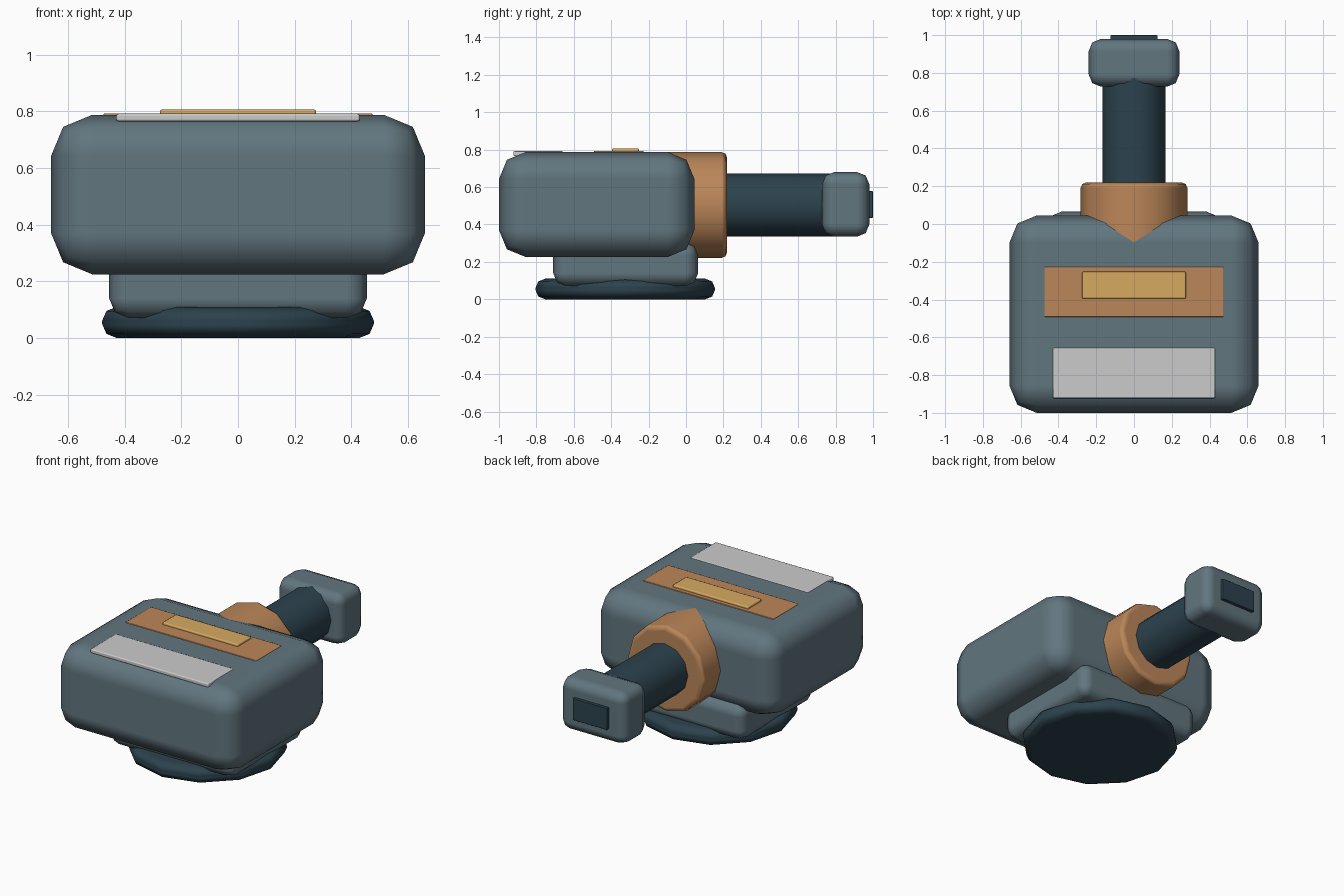
import bpy, math

if "Cube" in bpy.data.objects:
    bpy.data.objects.remove(bpy.data.objects["Cube"])


def material(name, r, g, b):
    m = bpy.data.materials.new(name)
    m.diffuse_color = (r, g, b, 1)
    m.use_nodes = True
    m.node_tree.nodes["Principled BSDF"].inputs["Base Color"].default_value = m.diffuse_color
    return m


SLATE = material("slate", 0.12, 0.18, 0.21)
DARK = material("dark", 0.025, 0.055, 0.075)
COPPER = material("copper", 0.50, 0.24, 0.10)
AMBER = material("amber", 0.68, 0.40, 0.12)
PALE = material("pale", 0.66, 0.68, 0.66)


def finish(o, name, mat, bevel):
    o.name = name
    o.data.materials.append(mat)
    bpy.ops.object.transform_apply(location=False, rotation=True, scale=True)
    bpy.ops.object.shade_smooth_by_angle(angle=math.radians(60))
    b = o.modifiers.new("bevel", 'BEVEL')
    b.width = bevel
    b.segments = 2
    b.limit_method = 'ANGLE'
    b.angle_limit = math.radians(40)
    b.harden_normals = True
    return o


def box(name, mat, x, y0, y1, z0, z1, bevel):
    """Rounded box, symmetric about x = 0, half width x."""
    bpy.ops.mesh.primitive_cube_add(size=1, location=(0, (y0 + y1) / 2, (z0 + z1) / 2))
    o = bpy.context.object
    o.scale = (2 * x, y1 - y0, z1 - z0)
    return finish(o, name, mat, bevel)


def cylinder(name, mat, radius, depth, loc, bevel, along_y=False):
    """Twelve-sided cylinder with rounded rims."""
    bpy.ops.mesh.primitive_cylinder_add(
        vertices=12, radius=radius, depth=depth, location=loc,
        rotation=(math.pi / 2 if along_y else 0, 0, 0))
    return finish(bpy.context.object, name, mat, bevel)


# Base disc and pedestal block
cylinder("base_disc", DARK, 0.48, 0.11, (0, -0.325, 0.055), 0.05)
box("pedestal", SLATE, 0.455, -0.71, 0.065, 0.07, 0.305, 0.07)

# Main housing
box("main_body", SLATE, 0.66, -1.0, 0.045, 0.225, 0.788, 0.145)

# Barrel: collar, tube, end block and muzzle plate
cylinder("collar", COPPER, 0.283, 0.37, (0, 0.035, 0.504), 0.03, True)
cylinder("barrel", DARK, 0.168, 0.75, (0, 0.525, 0.505), 0.01, True)
box("barrel_head", SLATE, 0.24, 0.727, 0.98, 0.335, 0.68, 0.065)
box("head_plate", DARK, 0.125, 0.95, 1.0, 0.435, 0.578, 0.004)

# Panels on the top of the housing
box("rear_panel", COPPER, 0.475, -0.492, -0.227, 0.76, 0.793, 0.005)
box("indicator_bar", AMBER, 0.275, -0.395, -0.252, 0.775, 0.807, 0.008)
box("front_panel", PALE, 0.43, -0.923, -0.655, 0.765, 0.792, 0.008)
